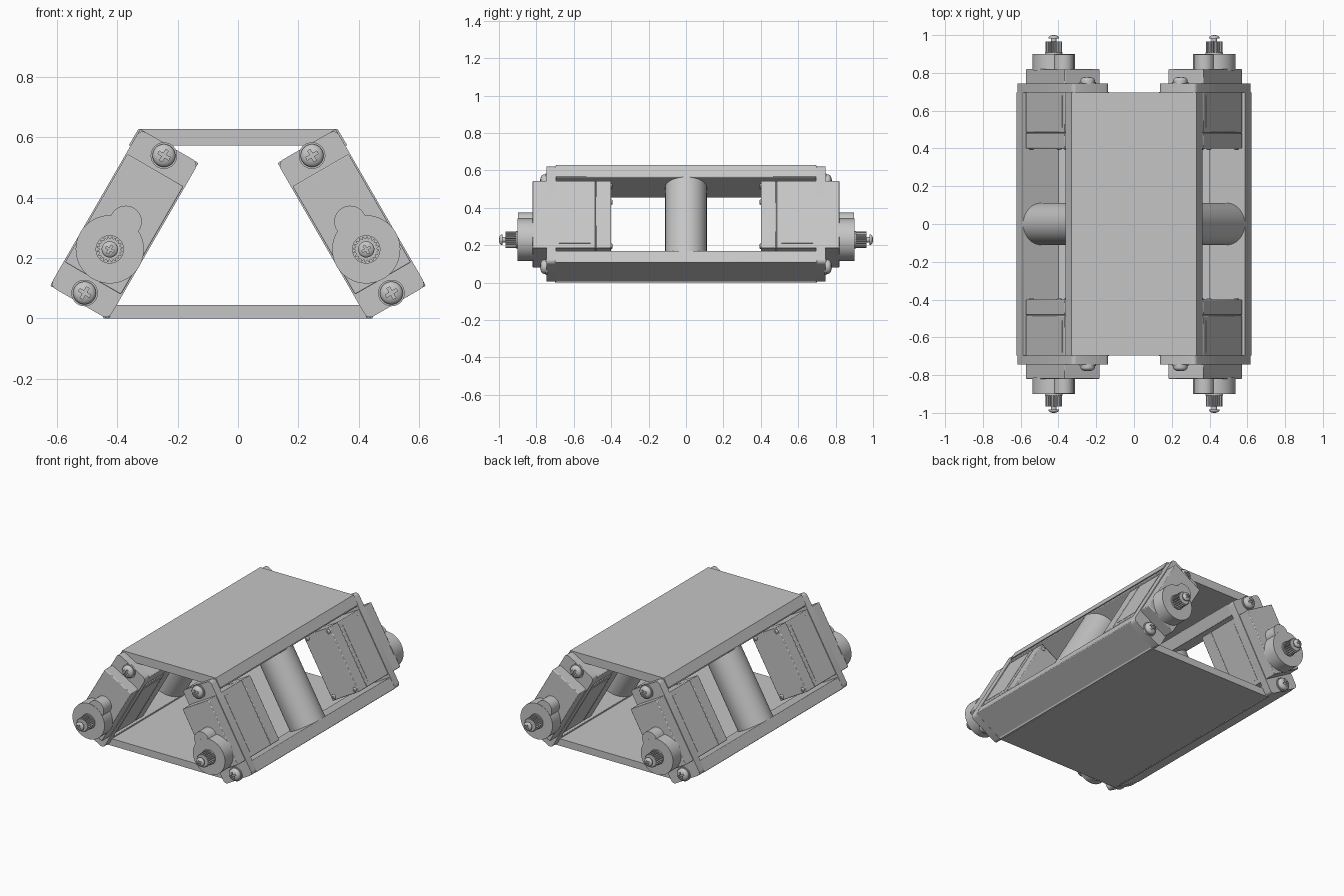
import bpy, bmesh, math
from mathutils import Matrix, Vector

cube = bpy.data.objects.get("Cube")
if cube:
    bpy.data.objects.remove(cube, do_unlink=True)

grey = bpy.data.materials.new("plain grey")
grey.use_nodes = True
colour = (0.56, 0.56, 0.56, 1)
grey.diffuse_color = colour
grey.node_tree.nodes["Principled BSDF"].inputs["Base Color"].default_value = colour

parts = []


def place(name, mesh, matrix, bevel=0):
    ob = bpy.data.objects.new(name, mesh)
    bpy.context.collection.objects.link(ob)
    ob.matrix_world = matrix
    if not mesh.materials:
        mesh.materials.append(grey)
    if bevel:
        mod = ob.modifiers.new("Bevel", "BEVEL")
        mod.width, mod.segments, mod.limit_method = bevel, 2, "ANGLE"
    parts.append(ob)
    return ob


def finish(bm, name):
    bmesh.ops.recalc_face_normals(bm, faces=bm.faces)
    mesh = bpy.data.meshes.new(name)
    bm.to_mesh(mesh)
    bm.free()
    return mesh


def box(name, x, y, z):
    """Box mesh from three (low, high) ranges."""
    bm = bmesh.new()
    bmesh.ops.create_cube(bm, size=1)
    for v in bm.verts:
        v.co = [r[0] + (c + 0.5) * (r[1] - r[0]) for c, r in zip(v.co, (x, y, z))]
    return finish(bm, name)


def prism(name, outline, y0, y1):
    """Extrude an (x, z) outline along y."""
    bm = bmesh.new()
    face = bm.faces.new([bm.verts.new((x, y0, z)) for x, z in outline])
    new = bmesh.ops.extrude_face_region(bm, geom=[face])["geom"]
    moved = [g for g in new if isinstance(g, bmesh.types.BMVert)]
    bmesh.ops.translate(bm, verts=moved, vec=(0, y1 - y0, 0))
    return finish(bm, name)


def lathe(name, profile, steps=40):
    """Spin a (radius, y) profile about the y axis."""
    bm = bmesh.new()
    verts = [bm.verts.new((r, y, 0)) for r, y in profile]
    edges = [bm.edges.new(pair) for pair in zip(verts, verts[1:])]
    bmesh.ops.spin(bm, geom=verts + edges, axis=(0, 1, 0), cent=(0, 0, 0),
                   angle=math.tau, steps=steps)
    bmesh.ops.remove_doubles(bm, verts=bm.verts, dist=1e-5)
    return finish(bm, name)


def disc(name, radius, y0, y1, steps=40):
    return lathe(name, [(0, y0), (radius, y0), (radius, y1), (0, y1)], steps)


def rounded_rect(hx, hz, r, n=4):
    points = []
    for q, (sx, sz) in enumerate([(1, 1), (-1, 1), (-1, -1), (1, -1)]):
        for i in range(n + 1):
            a = math.pi / 2 * (q + i / n)
            points.append((sx * (hx - r) + r * math.cos(a), sz * (hz - r) + r * math.sin(a)))
    return points


def star(teeth, outer, inner):
    points = []
    for i in range(teeth * 4):
        r = outer if i % 4 < 2 else inner
        a = math.tau * i / (teeth * 4)
        points.append((r * math.cos(a), r * math.sin(a)))
    return points


# Domed screw head with a cross recess, made once and reused
def cross_screw(name, radius, height):
    dome = [(radius * math.cos(a), -height * (0.3 + 0.7 * math.sin(a)))
            for a in [math.pi / 2 * i / 6 for i in range(6)]]
    head = place(name, lathe(name, [(0, 0), (radius, 0)] + dome + [(0, -height)], 32), Matrix())
    arm, half = radius * 0.55, radius * 0.13
    cross = [(half, half), (half, arm), (-half, arm), (-half, half), (-arm, half),
             (-arm, -half), (-half, -half), (-half, -arm), (half, -arm),
             (half, -half), (arm, -half), (arm, half)]
    cutter = place("cross_cutter", prism("cross_cutter", cross, -height * 2, -height * 0.5), Matrix())
    mod = head.modifiers.new("Recess", "BOOLEAN")
    mod.object, mod.operation = cutter, "DIFFERENCE"
    bpy.context.view_layer.update()
    graph = bpy.context.evaluated_depsgraph_get()
    mesh = bpy.data.meshes.new_from_object(head.evaluated_get(graph))
    for ob in (head, cutter):
        parts.remove(ob)
        bpy.data.objects.remove(ob, do_unlink=True)
    return mesh


mount_screw = cross_screw("mount_screw", 0.038, 0.028)
shaft_screw = cross_screw("shaft_screw", 0.027, 0.018)
cover_screw = cross_screw("cover_screw", 0.014, 0.008)

# Motor unit meshes, pointing to -y
motor_meshes = [
    ("motor_body", box("motor_body", (-.107, .107), (-.82, -.485), (-.207, .207)), .004),
    ("motor_back_cover", box("motor_back_cover", (-.107, .107), (-.482, -.40), (-.207, .207)), .004),
    ("motor_seam", box("motor_seam", (-.103, .103), (-.49, -.478), (-.203, .203)), 0),
    ("mount_flange", prism("mount_flange", rounded_rect(.112, .30, .022), -.745, -.695), 0),
    ("gear_boss", disc("gear_boss", .113, -.90, -.81, 64), 0),
    ("gear_lobe", disc("gear_lobe", .053, -.898, -.81), 0),
    ("shaft_collar", disc("shaft_collar", .047, -.908, -.89), 0),
    ("spline_shaft", prism("spline_shaft", star(20, .043, .036), -.965, -.90), 0),
    ("shaft_neck", disc("shaft_neck", .014, -.985, -.96, 20), 0),
    ("screw_washer", disc("screw_washer", .044, -.752, -.74), 0),
    ("label_plate", box("label_plate", (-.1085, .1085), (-.68, -.51), (-.18, .18)), 0),
]
heights = {"gear_boss": -.096, "gear_lobe": .01, "shaft_collar": -.096,
           "spline_shaft": -.096, "shaft_neck": -.096}

# Arm rails and centre post
rail = box("side_rail", (-.111, .111), (-.70, .70), (.227, .299))
post = disc("centre_post", .111, -.23, .23, 64)

for turn, side in ((0, "left"), (math.pi, "right")):
    frame = (Matrix.Rotation(turn, 4, "Z") @ Matrix.Translation((.377, 0, .312))
             @ Matrix.Rotation(math.radians(-30), 4, "Y"))
    place(side + "_upper_rail", rail, frame, .004)
    place(side + "_lower_rail", rail, frame @ Matrix.Rotation(math.pi, 4, "Y"), .004)
    place(side + "_centre_post", post, frame @ Matrix.Rotation(math.pi / 2, 4, "X"))
    for spin in (0, math.pi):
        end = "front" if spin == turn else "back"
        unit = frame @ Matrix.Rotation(spin, 4, "Z")
        tag = f"{side}_{end}_"
        for name, mesh, bevel in motor_meshes:
            if name != "screw_washer":
                lift = Matrix.Translation((0, 0, heights.get(name, 0)))
                place(tag + name, mesh, unit @ lift, bevel)
                continue
            for z in (-.263, .263):
                place(tag + name, mesh, unit @ Matrix.Translation((0, 0, z)))
                place(tag + "mount_screw", mount_screw, unit @ Matrix.Translation((0, -.752, z)))
        place(tag + "shaft_screw", shaft_screw, unit @ Matrix.Translation((0, -.982, -.096)))
        for x in (-.085, .085):
            for z in (-.185, .185):
                spot = Matrix.Translation((x, -.40, z)) @ Matrix.Rotation(math.pi, 4, "Z")
                place(tag + "cover_screw", cover_screw, unit @ spot)

# Deck plates with slanted long edges, flush with the arms
place("top_plate", prism("top_plate", [(-.33, .628), (.33, .628), (.362, .574), (-.362, .574)],
                         -.695, .695), Matrix())
place("bottom_plate", prism("bottom_plate", [(-.445, 0), (.445, 0), (.47, .045), (-.47, .045)],
                            -.695, .695), Matrix())

# Smooth the round parts, keep edges sharp
bpy.ops.object.select_all(action="DESELECT")
for ob in parts:
    ob.select_set(True)
bpy.context.view_layer.objects.active = parts[0]
bpy.ops.object.shade_smooth_by_angle(angle=math.radians(30))
